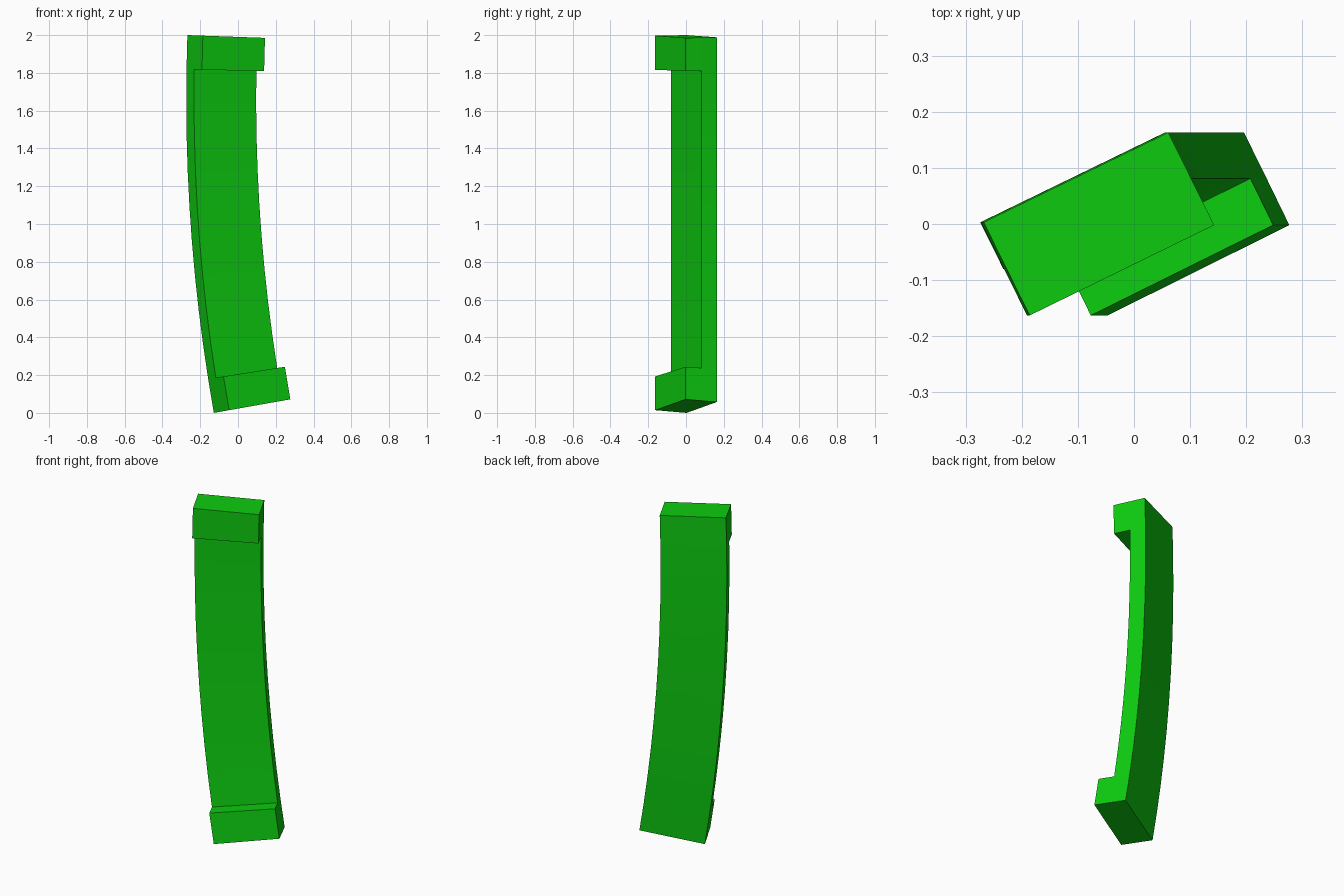
import bpy, bmesh, math

cube = bpy.data.objects.get("Cube")
if cube:
    bpy.data.objects.remove(cube, do_unlink=True)

# Bend arc: radius at the outer edge, its height of zero tilt, and end angles
RADIUS, MID_Z, LEFT_X = 9.5, 1.66, -0.274
START, END = -math.asin(MID_Z / RADIUS), math.asin((2 - MID_Z) / RADIUS)
SEGMENTS = 11

# Slim grip section (u measured inward from the outer edge, y) and pad depth
SECTION = [(0, 0.003), (0.041, -0.08), (0.37, 0.081), (0.329, 0.163)]
PAD_OFFSET = (0.041, -0.083)

green = bpy.data.materials.new("bright green")
green.use_nodes = True
colour = (0.004, 0.6, 0.005, 1)
green.diffuse_color = colour
green.node_tree.nodes["Principled BSDF"].inputs["Base Color"].default_value = colour

# Straight bar, with the bend angle kept in z until the end
bm = bmesh.new()
rings = []
for i in range(SEGMENTS + 1):
    angle = START + (END - START) * i / SEGMENTS
    rings.append([bm.verts.new((u, y, angle)) for u, y in SECTION])

front_faces = []
for low, high in zip(rings, rings[1:]):
    for k in range(4):
        n = (k + 1) % 4
        face = bm.faces.new((low[k], low[n], high[n], high[k]))
        if k == 1:
            front_faces.append(face)
bm.faces.new(rings[0][::-1])
bm.faces.new(rings[-1])

# Mounting pads raised from the first and last front faces
pads = bmesh.ops.extrude_discrete_faces(bm, faces=[front_faces[0], front_faces[-1]])
for face in pads["faces"]:
    bmesh.ops.translate(bm, verts=face.verts, vec=(*PAD_OFFSET, 0))

# Bend the bar around its arc
for v in bm.verts:
    u, y, angle = v.co
    r = RADIUS - u
    v.co = (LEFT_X + RADIUS - r * math.cos(angle), y, MID_Z + r * math.sin(angle))

bmesh.ops.remove_doubles(bm, verts=bm.verts, dist=1e-5)
bmesh.ops.recalc_face_normals(bm, faces=bm.faces)
mesh = bpy.data.meshes.new("curved_handle")
bm.to_mesh(mesh)
bm.free()
mesh.materials.append(green)
handle = bpy.data.objects.new("curved_handle", mesh)
bpy.context.collection.objects.link(handle)
